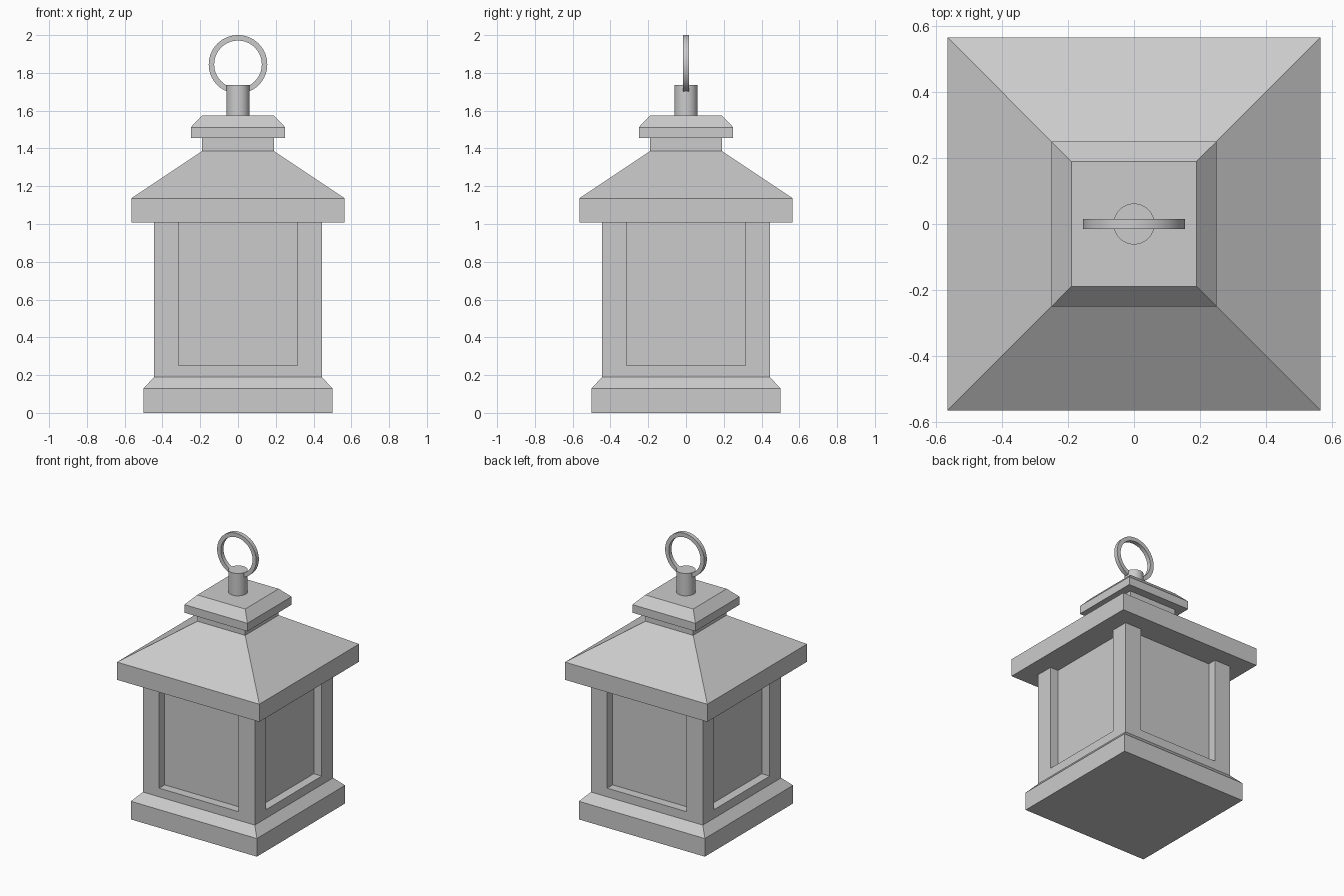
import bpy, bmesh
from math import cos, sin, tau

if "Cube" in bpy.data.objects:
    bpy.data.objects.remove(bpy.data.objects["Cube"])


def finish(name, bm):
    bmesh.ops.recalc_face_normals(bm, faces=bm.faces)
    me = bpy.data.meshes.new(name)
    bm.to_mesh(me)
    bm.free()
    ob = bpy.data.objects.new(name, me)
    bpy.context.collection.objects.link(ob)
    return ob


def square_stack(name, profile, cx=0, cy=0):
    """Square sections (half width, height) joined from bottom to top."""
    bm = bmesh.new()
    rings = [[bm.verts.new((cx + sx * h, cy + sy * h, z))
              for sx, sy in ((-1, -1), (1, -1), (1, 1), (-1, 1))]
             for h, z in profile]
    for a, b in zip(rings, rings[1:]):
        for i in range(4):
            j = (i + 1) % 4
            bm.faces.new((a[i], a[j], b[j], b[i]))
    bm.faces.new(rings[0])
    bm.faces.new(rings[-1])
    return finish(name, bm)


def smooth(ob):
    bpy.ops.object.select_all(action='DESELECT')
    ob.select_set(True)
    bpy.context.view_layer.objects.active = ob
    bpy.ops.object.shade_smooth_by_angle()


# Plinth with sloped shoulder and window sill
square_stack("base", [(0.50, 0), (0.50, 0.13), (0.444, 0.19), (0.444, 0.252)])

# Recessed panes and the four corner posts
square_stack("window_panes", [(0.381, 0.252), (0.381, 1.009)])
post = square_stack("corner_posts", [(0.0645, 0.252), (0.0645, 1.009)], 0.3795, 0.3795)
mirror = post.modifiers.new("four_corners", 'MIRROR')
mirror.use_axis = (True, True, False)

# Hipped roof, vent neck and chimney cap
square_stack("roof", [(0.565, 1.009), (0.565, 1.136), (0.19, 1.386)])
square_stack("neck", [(0.19, 1.386), (0.19, 1.454)])
square_stack("cap", [(0.25, 1.454), (0.25, 1.512), (0.19, 1.575)])

# Round stem
bpy.ops.mesh.primitive_cylinder_add(vertices=48, radius=0.062, depth=0.16,
                                    location=(0, 0, 1.655))
stem = bpy.context.object
stem.name = "stem"
smooth(stem)

# Flat hanging ring with rectangular section
bm = bmesh.new()
section = ((0.155, -0.015), (0.155, 0.015), (0.126, 0.015), (0.126, -0.015))
n = 64
loops = [[bm.verts.new((r * cos(tau * i / n), y, 1.845 + r * sin(tau * i / n)))
          for r, y in section] for i in range(n)]
for i in range(n):
    a, b = loops[i], loops[(i + 1) % n]
    for k in range(4):
        m = (k + 1) % 4
        bm.faces.new((a[k], a[m], b[m], b[k]))
smooth(finish("hanging_ring", bm))
